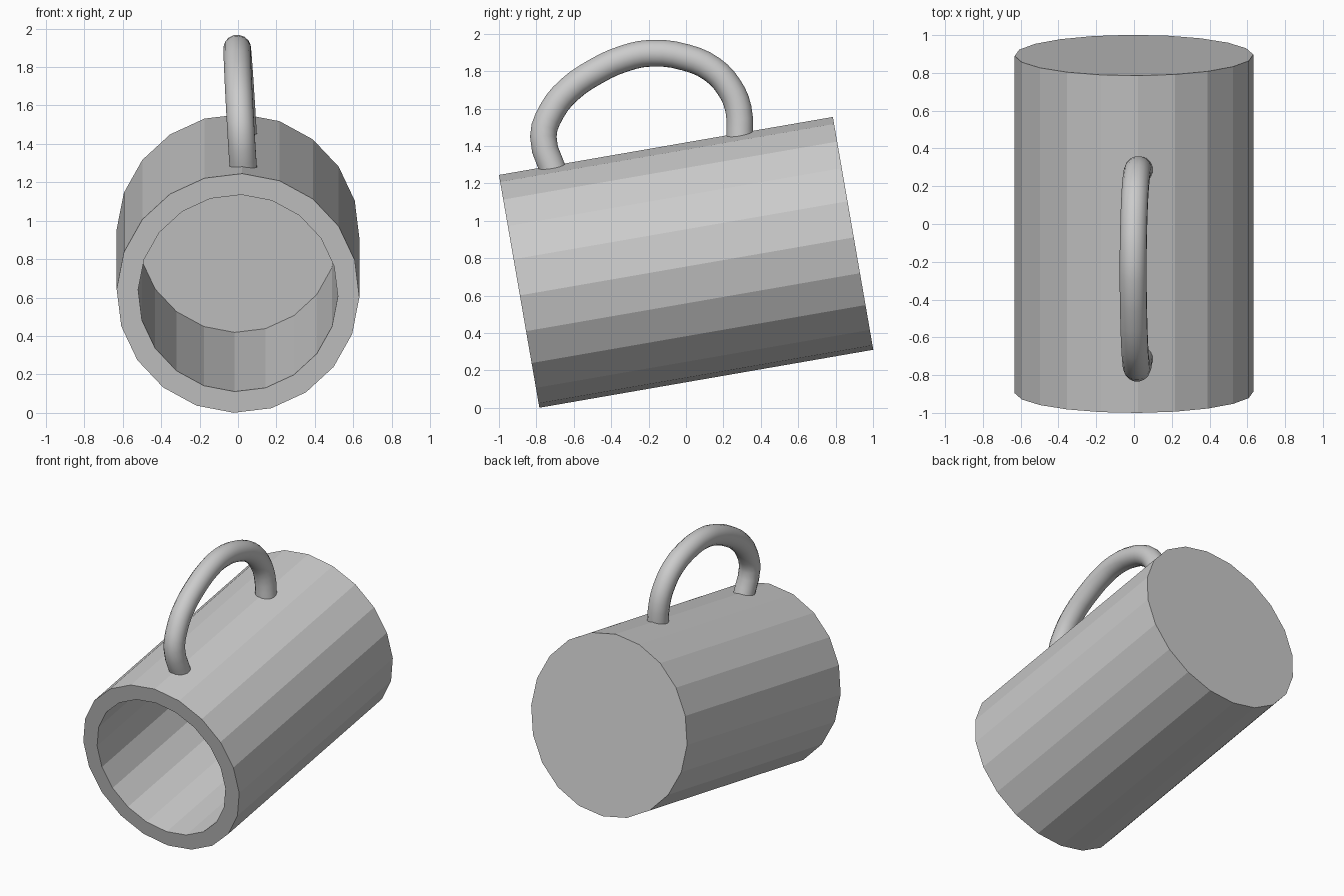
import bpy, bmesh
from math import sin, cos, pi, radians
from mathutils import Vector

if "Cube" in bpy.data.objects:
    bpy.data.objects.remove(bpy.data.objects["Cube"])

SIDES = 20
TILT = radians(9.85)
AXIS = Vector((0, cos(TILT), sin(TILT)))       # rim to base
UP = Vector((0, -sin(TILT), cos(TILT)))
RIM = Vector((0, -0.892, 0.623))
TURN = radians(2)

# Mug body: flat-sided hollow cylinder, lying tilted with the mouth to the front
bm = bmesh.new()


def ring(radius, depth):
    verts = []
    for i in range(SIDES):
        a = TURN + 2 * pi * i / SIDES
        p = RIM + AXIS * depth + Vector((1, 0, 0)) * radius * sin(a) + UP * radius * cos(a)
        verts.append(bm.verts.new(p))
    return verts


profile = [(0.632, 1.812), (0.632, 0), (0.52, 0), (0.52, 1.80)]
rings = [ring(r, d) for r, d in profile]
for a, b in zip(rings, rings[1:]):
    for i in range(SIDES):
        j = (i + 1) % SIDES
        bm.faces.new((a[i], a[j], b[j], b[i]))
bm.faces.new(rings[0])
bm.faces.new(rings[-1])
bmesh.ops.recalc_face_normals(bm, faces=bm.faces)
mesh = bpy.data.meshes.new("mug_body")
bm.to_mesh(mesh)
bm.free()
bpy.context.collection.objects.link(bpy.data.objects.new("mug_body", mesh))

# Handle: round tube along a side-view path (y, z), leaning slightly to -x
path = [(-0.705, 1.255), (-0.763, 1.45), (-0.715, 1.59), (-0.625, 1.70),
        (-0.48, 1.80), (-0.335, 1.866), (-0.19, 1.896), (0, 1.873),
        (0.14, 1.81), (0.23, 1.715), (0.28, 1.60), (0.288, 1.43)]
curve = bpy.data.curves.new("handle", 'CURVE')
curve.dimensions = '3D'
curve.bevel_depth = 0.072
curve.bevel_resolution = 6
curve.resolution_u = 3
curve.use_fill_caps = True
spline = curve.splines.new('BEZIER')
spline.bezier_points.add(len(path) - 1)
for point, (y, z) in zip(spline.bezier_points, path):
    height = z - (1.42 + 0.174 * y)
    point.co = (0.026 - 0.06 * height, y, z)
    point.handle_left_type = point.handle_right_type = 'AUTO'
handle = bpy.data.objects.new("handle", curve)
bpy.context.collection.objects.link(handle)
bpy.context.view_layer.objects.active = handle
handle.select_set(True)
bpy.ops.object.convert(target='MESH')
bpy.ops.object.shade_smooth_by_angle(angle=radians(40))
